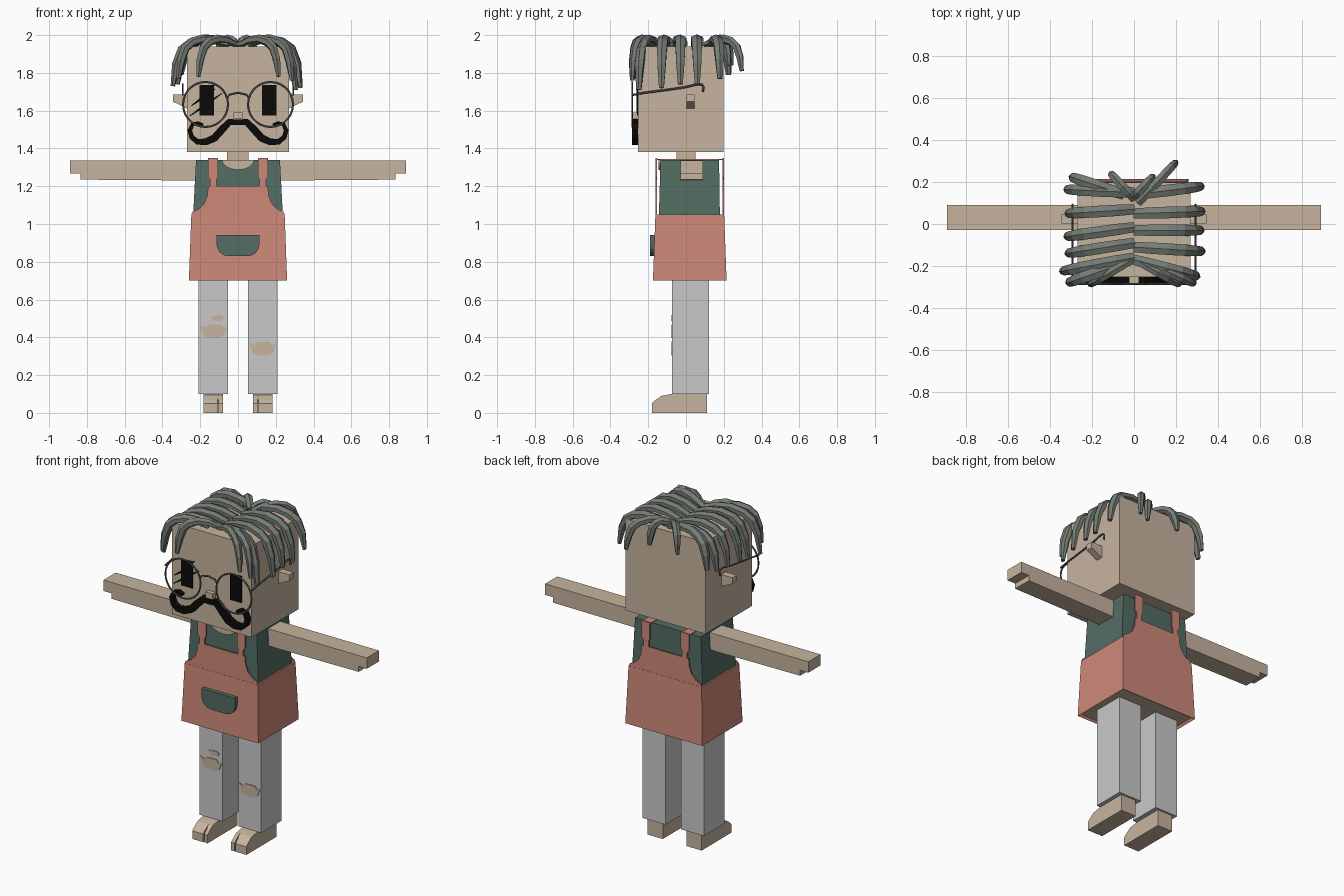
import bpy, bmesh, math
from mathutils import Vector

if "Cube" in bpy.data.objects:
    bpy.data.objects.remove(bpy.data.objects["Cube"], do_unlink=True)


def material(name, *rgb):
    lin = [((c / 255 + 0.055) / 1.055) ** 2.4 for c in rgb]
    m = bpy.data.materials.new(name)
    m.use_nodes = True
    m.diffuse_color = (*lin, 1)
    bsdf = m.node_tree.nodes["Principled BSDF"]
    bsdf.inputs["Base Color"].default_value = (*lin, 1)
    bsdf.inputs["Roughness"].default_value = 0.8
    return m


skin = material("skin", 198, 180, 159)
green = material("shirt green", 82, 109, 99)
salmon = material("apron salmon", 205, 137, 120)
grey = material("trouser grey", 201, 201, 201)
hair = material("hair grey", 118, 124, 117)
metal = material("wire grey", 98, 100, 98)
black = material("black", 10, 10, 10)


def finish(name, bm, *mats):
    bmesh.ops.recalc_face_normals(bm, faces=bm.faces)
    me = bpy.data.meshes.new(name)
    bm.to_mesh(me)
    bm.free()
    for m in mats:
        me.materials.append(m)
    ob = bpy.data.objects.new(name, me)
    bpy.context.collection.objects.link(ob)
    return ob


def loft(name, mats, *rings):
    """Closed solid through rings of equal length; caps on both ends."""
    bm = bmesh.new()
    loops = [[bm.verts.new(p) for p in r] for r in rings]
    n = len(loops[0])
    for a, b in zip(loops, loops[1:]):
        for i in range(n):
            j = (i + 1) % n
            bm.faces.new((a[i], a[j], b[j], b[i]))
    bm.faces.new(loops[0])
    bm.faces.new(loops[-1])
    return finish(name, bm, *mats)


def rect(x0, x1, y0, y1, z):
    return [(x0, y0, z), (x1, y0, z), (x1, y1, z), (x0, y1, z)]


def box(name, mat, x0, x1, y0, y1, z0, z1):
    return loft(name, [mat], rect(x0, x1, y0, y1, z0), rect(x0, x1, y0, y1, z1))


def prism(name, mat, outline, y0, y1):
    """Outline in x, z pushed through y."""
    return loft(name, [mat], *[[(x, y, z) for x, z in outline] for y in (y0, y1)])


def ribbon(pts, widths):
    """Outline of a flat stroke with varying width."""
    left, right = [], []
    for i, p in enumerate(pts):
        d = Vector(pts[min(i + 1, len(pts) - 1)]) - Vector(pts[max(i - 1, 0)])
        n = Vector((-d.y, d.x)).normalized() * widths[i] / 2
        left.append(tuple(Vector(p) + n))
        right.append(tuple(Vector(p) - n))
    return left + right[::-1]


def sweep(name, mat, pts, side, wide, thick, sides=6):
    """Tube along a planar path; side is perpendicular to its plane."""
    rings = []
    pts = [Vector(p) for p in pts]
    for i, p in enumerate(pts):
        d = (pts[min(i + 1, len(pts) - 1)] - pts[max(i - 1, 0)]).normalized()
        up = side.cross(d).normalized()
        angles = [math.tau * (k + 0.5) / sides for k in range(sides)]
        rings.append([p + side * math.cos(a) * wide[i] + up * math.sin(a) * thick[i]
                      for a in angles])
    return loft(name, [mat], *rings)


def flip(pts, s):
    return [(x * s, z) for x, z in pts]


# Head, neck and nose
box("head", skin, -0.27, 0.27, -0.253, 0.198, 1.38, 1.94)
box("neck", skin, -0.058, 0.055, -0.05, 0.05, 1.32, 1.4)
box("nose", skin, -0.025, 0.025, -0.28, -0.25, 1.555, 1.59)

# Shirt and flared skirt with an inset underside
loft("shirt", [green], rect(-0.24, 0.24, -0.145, 0.18, 1.0),
     rect(-0.222, 0.222, -0.135, 0.175, 1.34))
loft("apron_skirt", [salmon], rect(-0.225, 0.225, -0.14, 0.18, 0.72),
     rect(-0.245, 0.245, -0.16, 0.2, 0.72), rect(-0.26, 0.26, -0.175, 0.215, 0.7),
     rect(-0.247, 0.247, -0.162, 0.202, 1.05))
box("hips", skin, -0.245, 0.245, -0.162, 0.202, 0.71, 0.73)
collar = [(0.085 * math.cos(a), 1.339 - 0.052 * math.sin(a))
          for a in [math.pi * i / 10 for i in range(11)]]
prism("neckline", skin, collar, -0.145, -0.136)

# Apron bib and straps, front and back
half = [(0.247, 1.05), (0.24, 1.065), (0.208, 1.08), (0.178, 1.11), (0.163, 1.15), (0.158, 1.2)]
bib = half + flip(half, -1)[::-1]
strap = [(0.113, 1.195), (0.148, 1.195), (0.148, 1.235), (0.16, 1.25),
         (0.16, 1.35), (0.105, 1.35), (0.105, 1.25), (0.113, 1.235)]
for label, y in (("front", -0.161), ("back", 0.193)):
    prism(label + "_bib", salmon, bib, y, y + 0.008)
    for s in (1, -1):
        prism(label + "_strap", salmon, flip(strap, s), y, y + 0.008)
for s in (1, -1):
    x0, x1 = sorted((s * 0.105, s * 0.16))
    box("shoulder_strap", salmon, x0, x1, -0.16, 0.2, 1.338, 1.344)

# Pocket with a rounded lower edge
pocket = [(-0.113, 0.942), (0.113, 0.942)]
for cx, start in ((0.05, 0), (-0.05, 90)):
    for k in range(5):
        a = math.radians(start + k * 22.5)
        pocket.append((cx + 0.063 * math.cos(a), 0.892 - 0.062 * math.sin(a)))
prism("pocket", green, pocket, -0.19, -0.16)

arm = [(0.2, 1.335), (0.2, 1.23), (0.835, 1.235), (0.835, 1.268), (0.89, 1.268), (0.89, 1.335)]
ear = [(0.26, 1.685), (0.345, 1.685), (0.345, 1.648), (0.26, 1.607)]
foot = [(0.11, 0), (0.11, 0.105), (-0.05, 0.105), (-0.13, 0.09), (-0.165, 0.065), (-0.18, 0.05), (-0.18, 0)]
tash = [(0, 1.538), (0.045, 1.54), (0.085, 1.5), (0.125, 1.455), (0.17, 1.435), (0.215, 1.435),
        (0.245, 1.46), (0.255, 1.495), (0.24, 1.528), (0.21, 1.535), (0.185, 1.525)]
tash_width = [0.03, 0.035, 0.04, 0.04, 0.036, 0.03, 0.026, 0.024, 0.02, 0.018, 0.012]
wire = 0.0055

for s, side in ((1, "left"), (-1, "right")):
    # Arms, ears and moustache halves
    prism(side + "_arm", skin, flip(arm, s), -0.028, 0.09)
    prism(side + "_ear", skin, flip(ear, s), 0.003, 0.045)
    prism(side + "_moustache", black, flip(ribbon(tash, tash_width), s), -0.285, -0.252)

    # Trouser legs
    x0, x1 = sorted((s * 0.053, s * 0.208))
    box(side + "_leg", grey, x0, x1, -0.073, 0.123, 0.1, 0.73)

    # Feet: heel block split at the toes by a narrow groove
    for part, a, b, trim in (("big_toe", 0.08, 0.102, 0), ("foot", 0.109, 0.183, 0),
                             ("foot_core", 0.1, 0.111, 0.03)):
        loft(side + "_" + part, [skin],
             *[[(s * x, max(y, trim - 0.18), z) for y, z in foot] for x in (a, b)])

    # Eyes
    x0, x1 = sorted((s * 0.127, s * 0.203))
    box(side + "_eye", black, x0, x1, -0.26, -0.252, 1.575, 1.737)

    # Glasses: round rim and hooked temple
    ring = [(s * 0.172 + 0.119 * math.cos(a), -0.285, 1.633 + 0.119 * math.sin(a))
            for a in [math.tau * i / 28 for i in range(29)]]
    sweep(side + "_rim", metal, ring, Vector((0, 1, 0)), [wire] * 29, [wire] * 29)
    temple = [(-0.285, 1.683), (-0.22, 1.695), (-0.1, 1.71), (0, 1.725), (0.06, 1.74),
              (0.085, 1.738), (0.092, 1.725), (0.09, 1.7)]
    sweep(side + "_temple", metal, [(s * 0.292, y, z) for y, z in temple],
          Vector((1, 0, 0)), [wire] * 8, [wire] * 8)

bridge = [(-0.055, 1.67), (-0.045, 1.685), (0, 1.695), (0.045, 1.685), (0.055, 1.67)]
sweep("bridge", metal, [(x, -0.285, z) for x, z in bridge], Vector((0, 1, 0)),
      [wire] * 5, [wire] * 5)

# Slashes over the right eye
for x, z, n in ((-0.17, 1.632, 0.1), (-0.185, 1.67, 0.075), (-0.155, 1.715, 0.045)):
    line = [(x - n * 0.85, z - n * 0.6), (x, z), (x + n * 0.85, z + n * 0.6)]
    prism("eye_slash", black, ribbon(line, [0.004, 0.016, 0.004]), -0.261, -0.253)

# Torn knee patches
tear = [(-0.07, 0.03), (-0.045, 0.02), (-0.03, 0.035), (0.035, 0.037), (0.05, 0.02), (0.07, 0.025),
        (0.055, -0.02), (0.03, -0.035), (-0.03, -0.035), (-0.055, -0.02)]
for x, z, k, h in ((-0.128, 0.432, 1, 1), (0.131, 0.34, 1, 1), (-0.108, 0.502, 0.5, 0.45)):
    prism("knee_tear", skin, [(x + a * k, z + b * h) for a, b in tear], -0.078, -0.072)

# Hair locks: (root x, root y, tip x, tip y, tip z)
locks = [
    (0, 0.15, -0.325, 0.165, 1.77), (0, 0.07, -0.32, 0.05, 1.75), (0, -0.015, -0.325, -0.06, 1.74),
    (0, -0.09, -0.32, -0.14, 1.74), (0, -0.16, -0.345, -0.225, 1.73),
    (0, 0.14, 0.325, 0.18, 1.77), (0, 0.05, 0.33, 0.06, 1.74), (0, -0.03, 0.325, -0.03, 1.74),
    (0, -0.11, 0.33, -0.13, 1.72), (0, -0.17, 0.305, -0.25, 1.71),
    (-0.01, -0.17, -0.21, -0.288, 1.78), (-0.06, -0.19, -0.315, -0.28, 1.77),
    (0.01, -0.17, 0.215, -0.288, 1.78), (0.06, -0.18, 0.285, -0.285, 1.76),
    (0, 0.12, -0.11, 0.24, 1.84), (-0.05, 0.14, -0.3, 0.225, 1.79),
    (0.02, 0.1, 0.2, 0.295, 1.81), (0, 0.13, 0.09, 0.225, 1.84)]
# Share of the reach, drop towards the tip
arc = [(0, 0.0), (0.25, 0.0), (0.5, 0.0), (0.72, 0.07), (0.86, 0.2), (0.95, 0.5), (1, 1)]
crest = [1.95, 1.973, 1.98, 1.978, 1.972, 1.96, 1.94]
wide = [0.028, 0.031, 0.032, 0.031, 0.029, 0.025, 0.015]
thick = [0.014, 0.021, 0.023, 0.024, 0.024, 0.022, 0.012]
for rx, ry, tx, ty, tz in locks:
    path = [(rx + (tx - rx) * f, ry + (ty - ry) * f, c + (tz - c) * d)
            for (f, d), c in zip(arc, crest)]
    across = Vector((ry - ty, tx - rx, 0)).normalized()
    slim = 0.75 if abs(tx) < 0.3 else 1
    sweep("hair_lock", hair, path, across, [w * slim for w in wide], thick)
